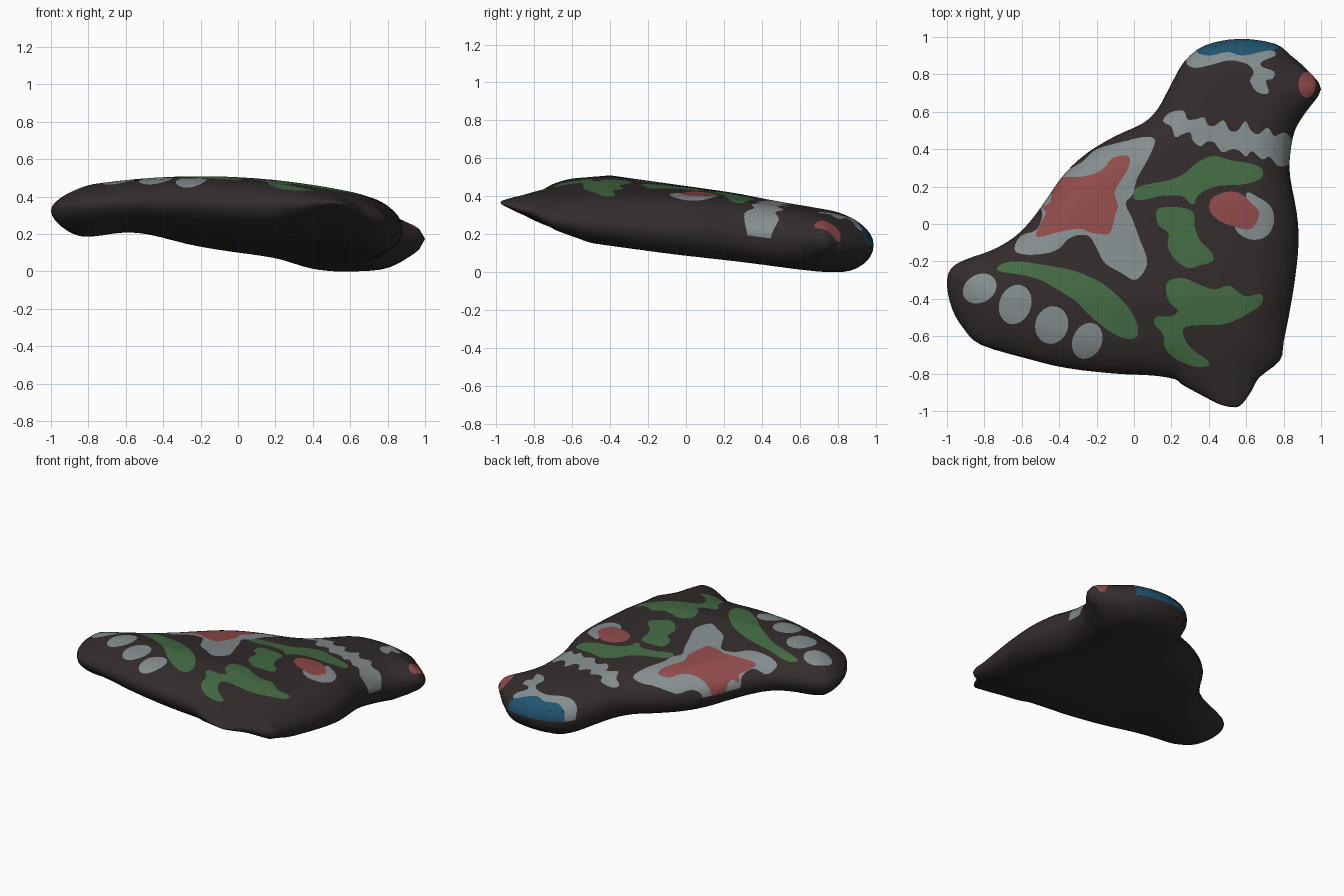
import bpy, bmesh, math
from mathutils import Vector, geometry

if "Cube" in bpy.data.objects:
    bpy.data.objects.remove(bpy.data.objects["Cube"])

# ---------- colours ----------
COLOURS = [("dark_stone", (.033, .025, .025)), ("pale_grey", (.235, .268, .277)),
           ("leaf_green", (.058, .15, .058)), ("brick_red", (.28, .069, .069)),
           ("deep_blue", (.016, .09, .165))]
STONE, GREY, GREEN, RED, BLUE = range(5)


def smooth(pts, n=3):
    """closed Catmull-Rom curve through the points"""
    out, m = [], len(pts)
    for i in range(m):
        a, b, c, d = (Vector(pts[(i + k) % m]) for k in (-1, 0, 1, 2))
        for s in range(n):
            t = s / n
            out.append(.5 * (2 * b + (c - a) * t + (2 * a - 5 * b + 4 * c - d) * t * t
                             + (3 * b - a - 3 * c + d) * t ** 3))
    return out


def oval(cx, cy, rx, ry, deg=0, n=24):
    c, s = math.cos(math.radians(deg)), math.sin(math.radians(deg))
    ring = [(rx * math.cos(2 * math.pi * i / n), ry * math.sin(2 * math.pi * i / n)) for i in range(n)]
    return [Vector((cx + x * c - y * s, cy + x * s + y * c)) for x, y in ring]


# ---------- bird outline seen from above ----------
outline = smooth([
    (1, .72), (.93, .82), (.84, .9), (.75, .965), (.56, .99), (.38, .955), (.27, .87), (.2, .75),
    (.13, .62), (.05, .54), (-.1, .47), (-.25, .38), (-.37, .27), (-.47, .13), (-.55, .02),
    (-.64, -.07), (-.76, -.14), (-.9, -.19), (-.98, -.24), (-1, -.33), (-.97, -.46), (-.91, -.56),
    (-.82, -.645), (-.57, -.72), (-.36, -.77), (-.1, -.8), (.1, -.81), (.22, -.83), (.26, -.86),
    (.38, -.925), (.46, -.965), (.54, -.98), (.58, -.96), (.63, -.89), (.67, -.82), (.78, -.73),
    (.8, -.63), (.83, -.48), (.86, -.3), (.88, -.1), (.87, .06), (.835, .25), (.835, .37),
    (.86, .5), (.92, .6)])

# ---------- painted areas, later ones cover earlier ones ----------
star_border = smooth([
    (.11, .455), (.1, .4), (.06, .32), (.015, .24), (-.005, .16), (-.045, .11), (-.01, .03),
    (.03, -.08), (.07, -.19), (.05, -.26), (0, -.3), (-.07, -.26), (-.155, -.21), (-.2, -.13),
    (-.24, -.065), (-.3, -.06), (-.35, -.08), (-.4, -.13), (-.46, -.155), (-.56, -.165),
    (-.63, -.15), (-.635, -.11), (-.6, -.06), (-.52, -.03), (-.49, .05), (-.505, .1),
    (-.49, .17), (-.39, .27), (-.28, .33), (-.2, .4), (-.06, .44), (.05, .465)])
star = smooth([
    (-.025, .36), (-.03, .3), (-.085, .21), (-.105, .16), (-.085, .1), (-.1, .05), (-.115, -.01),
    (-.14, -.055), (-.235, -.045), (-.29, -.025), (-.39, -.04), (-.52, -.07), (-.5, 0),
    (-.47, .06), (-.49, .09), (-.445, .12), (-.44, .21), (-.395, .25), (-.3, .25), (-.21, .27),
    (-.155, .305), (-.12, .35), (-.065, .365)])
tail_leaf = smooth([
    (-.73, -.25), (-.7, -.21), (-.61, -.2), (-.475, -.22), (-.34, -.245), (-.21, -.295),
    (-.12, -.355), (-.03, -.445), (.015, -.53), (.02, -.59), (-.01, -.615), (-.085, -.6),
    (-.17, -.545), (-.245, -.48), (-.315, -.41), (-.41, -.35), (-.5, -.3), (-.61, -.27)])
upper_leaf = smooth([
    (0, .135), (.01, .19), (.085, .215), (.19, .235), (.27, .27), (.34, .33), (.43, .365),
    (.52, .34), (.62, .325), (.685, .295), (.675, .24), (.57, .21), (.46, .205), (.38, .18),
    (.335, .145), (.325, .11), (.3, .11), (.255, .15), (.14, .15), (.06, .13)])
middle_leaf = smooth([
    (.12, .07), (.165, .09), (.27, .085), (.32, .055), (.325, -.015), (.355, -.09), (.415, -.15),
    (.42, -.2), (.355, -.22), (.29, -.235), (.22, -.19), (.18, -.12), (.185, -.05), (.13, -.005)])
lower_leaf = smooth([
    (.17, -.35), (.19, -.3), (.27, -.29), (.34, -.32), (.43, -.35), (.51, -.33), (.59, -.385),
    (.68, -.375), (.68, -.43), (.59, -.49), (.485, -.535), (.38, -.54), (.275, -.55),
    (.265, -.6), (.31, -.67), (.395, -.73), (.39, -.76), (.315, -.76), (.22, -.72), (.165, -.66),
    (.155, -.59), (.11, -.535), (.12, -.495), (.19, -.495), (.235, -.465), (.19, -.42)])
bud_border = smooth([(.6, .165), (.66, .145), (.73, .095), (.75, .015), (.715, -.06),
                     (.645, -.085), (.58, -.065), (.54, -.015), (.6, .05)])
bud = smooth([(.405, .07), (.415, .135), (.485, .17), (.565, .165), (.635, .105), (.67, .06),
              (.65, 0), (.61, -.03), (.54, -.015), (.46, .015)])
collar = smooth([
    (.155, .55), (.19, .595), (.265, .605), (.285, .56), (.33, .56), (.375, .57), (.395, .53),
    (.43, .525), (.48, .555), (.51, .5), (.555, .5), (.595, .55), (.625, .5), (.665, .48),
    (.715, .515), (.75, .47), (.8, .49), (.84, .46), (.85, .4), (.83, .32), (.77, .31),
    (.725, .36), (.685, .345), (.63, .39), (.6, .36), (.565, .39), (.525, .4), (.47, .385),
    (.43, .435), (.39, .44), (.355, .415), (.315, .445), (.3, .49), (.26, .48), (.22, .465),
    (.2, .52)])
head_band = smooth([
    (.28, .86), (.3, .94), (.4, .95), (.6, .95), (.735, .93), (.755, .9), (.685, .87),
    (.685, .84), (.75, .815), (.74, .775), (.705, .765), (.72, .7), (.66, .705), (.62, .765),
    (.64, .81), (.605, .855), (.51, .875), (.41, .85), (.33, .835)])
cap = smooth([(.33, .93), (.4, .9), (.5, .92), (.58, .9), (.7, .925), (.77, .94), (.78, 1.02),
              (.56, 1.06), (.36, 1.01)])
feather_spots = [oval(-.825, -.345, .095, .075, 30), oval(-.635, -.43, .085, .108, -20),
                 oval(-.44, -.54, .088, .102, -15), oval(-.25, -.625, .078, .1, -25)]
PAINT = ([(GREY, star_border), (RED, star), (GREEN, tail_leaf)]
         + [(GREY, s) for s in feather_spots]
         + [(GREEN, upper_leaf), (GREEN, middle_leaf), (GREEN, lower_leaf), (GREY, bud_border),
            (RED, bud), (GREY, collar), (GREY, head_band), (BLUE, cap),
            (RED, oval(.925, .745, .045, .07))])


def box(poly):
    xs, ys = [p.x for p in poly], [p.y for p in poly]
    return min(xs), max(xs), min(ys), max(ys)


def inside(x, y, poly, b):
    if not (b[0] <= x <= b[1] and b[2] <= y <= b[3]):
        return False
    hit, q = False, poly[-1]
    for p in poly:
        if (p.y > y) != (q.y > y) and x < (q.x - p.x) * (y - p.y) / (q.y - p.y) + p.x:
            hit = not hit
        q = p
    return hit


SEGS = [(p.x, p.y, q.x - p.x, q.y - p.y, (q - p).length_squared)
        for p, q in zip(outline, outline[1:] + outline[:1])]


def edge_distance(x, y):
    best = 9
    for px, py, dx, dy, l2 in SEGS:
        t = max(0, min(1, ((x - px) * dx + (y - py) * dy) / l2))
        best = min(best, (x - px - t * dx) ** 2 + (y - py - t * dy) ** 2)
    return math.sqrt(best)


# ---------- stone thickness: domed top, tilted flat underside, rounded rim ----------
def heights(x, y, d):
    k = 1 - .6 * max(0, min(1, (y + .4) / .5))               # flatter dome towards the head
    top = .51 - k * .13 * (x + .2) ** 2 - .14 * max(0, y + .4) - .08 * max(0, -.4 - y)
    low = .1425 - .08 * x - .125 * y
    low += .25 * max(0, -.5 - y) * math.exp(-((x - .55) / .3) ** 2)   # front tip lifts
    low -= .07 * math.exp(-((x + .84) ** 2 + (y + .4) ** 2) / .05)    # tail hangs
    low = max(0, low) + .07 * math.exp(-((x - 1) ** 2 + (y - .72) ** 2) / .03)  # beak lifts
    mid = (top + low) / 2
    r = [math.sqrt(1 - (1 - min(d / w, 1)) ** 2) for w in (.22, .18)]
    return mid + (top - mid) * r[0], mid + (low - mid) * r[1]


# ---------- flat layout: rim, paint borders, rim rings and a grid, triangulated ----------
points, edges = [], []
for loop in [outline] + [s for _, s in PAINT]:
    k, n = len(points), len(loop)
    points += loop
    edges += [(k + i, k + (i + 1) % n) for i in range(n)]
obox = box(outline)
for i, p in enumerate(outline):
    t = (outline[(i + 1) % len(outline)] - outline[i - 1]).normalized()
    for off in (.006, .022, .05, .09):
        q = p + Vector((t.y, -t.x)) * off
        if not inside(q.x, q.y, outline, obox):
            q = p - Vector((t.y, -t.x)) * off
        if edge_distance(q.x, q.y) > .95 * off and inside(q.x, q.y, outline, obox):
            points.append(q)
STEP = .03
for i in range(-34, 35):
    for j in range(-34, 35):
        x, y = (i + .5 * (j % 2)) * STEP, j * STEP
        if inside(x, y, outline, obox) and edge_distance(x, y) > .1:
            points.append(Vector((x, y)))
flat, _, tris, *_ = geometry.delaunay_2d_cdt(points, edges, [], 0, 1e-5)

# ---------- painted stone bird ----------
boxes = [box(s) for _, s in PAINT]
bm = bmesh.new()
upper, lower = {}, {}


def vertex(i):
    if i not in upper:
        x, y = flat[i]
        d = edge_distance(x, y)
        d = 0 if d < .0005 else d
        zt, zb = heights(x, y, d)
        upper[i] = bm.verts.new((x, y, zt))
        lower[i] = bm.verts.new((x, y, zb)) if d else upper[i]


for tri in tris:
    c = sum((flat[i] for i in tri), Vector((0, 0))) / len(tri)
    if not inside(c.x, c.y, outline, obox):
        continue
    for i in tri:
        vertex(i)
    face = bm.faces.new([upper[i] for i in tri])
    for (colour, shape), b in zip(PAINT, boxes):
        if inside(c.x, c.y, shape, b):
            face.material_index = colour
    if any(lower[i] is not upper[i] for i in tri):
        bm.faces.new([lower[i] for i in reversed(tri)])
base = min(v.co.z for v in bm.verts)
for v in bm.verts:
    v.co.z -= base
bmesh.ops.recalc_face_normals(bm, faces=bm.faces)
mesh = bpy.data.meshes.new("painted_stone_bird")
bm.to_mesh(mesh)
bm.free()
for name, rgb in COLOURS:
    mat = bpy.data.materials.new(name)
    mat.diffuse_color = (*rgb, 1)
    mat.use_nodes = True
    mat.node_tree.nodes["Principled BSDF"].inputs["Base Color"].default_value = mat.diffuse_color
    mesh.materials.append(mat)
mesh.polygons.foreach_set("use_smooth", [True] * len(mesh.polygons))
bird = bpy.data.objects.new("painted_stone_bird", mesh)
bpy.context.collection.objects.link(bird)
